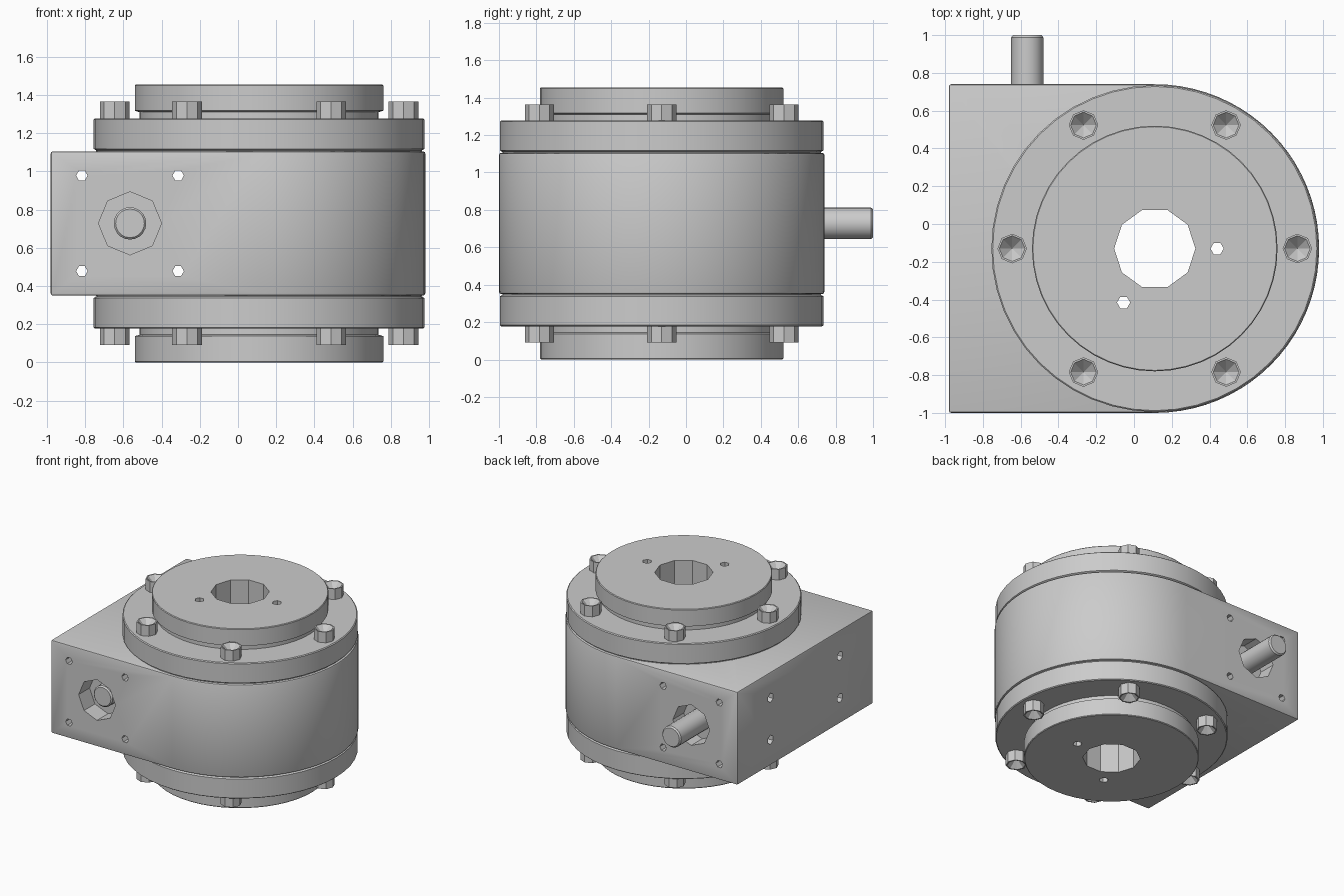
import bpy, bmesh
from math import pi, cos, sin, radians
from mathutils import Matrix, Vector

if "Cube" in bpy.data.objects:
    bpy.data.objects.remove(bpy.data.objects["Cube"])

CX, CY, MID = 0.11, -0.13, 0.7275       # main axis and mid height
SX, SZ = -0.565, 0.728                  # input shaft axis
ALONG_Y = Matrix.Rotation(-pi / 2, 4, 'X')
ALONG_X = Matrix.Rotation(pi / 2, 4, 'Y')


def lathe(bm, profile, sides, mat):
    """Revolve an (r, z) profile that starts and ends on the axis."""
    rings = []
    for r, z in profile:
        n = 1 if r == 0 else sides
        rings.append([bm.verts.new(mat @ Vector((r * cos(2 * pi * i / sides),
                                                 r * sin(2 * pi * i / sides), z)))
                      for i in range(n)])
    for a, b in zip(rings, rings[1:]):
        for i in range(sides):
            j = (i + 1) % sides
            face = []
            for v in (a[i % len(a)], a[j % len(a)], b[j % len(b)], b[i % len(b)]):
                if v not in face:
                    face.append(v)
            bm.faces.new(face)


def rod(bm, r, a, b, sides, mat):
    lathe(bm, [(0, a), (r, a), (r, b), (0, b)], sides, mat)


def finish(bm, name, smooth=True):
    bmesh.ops.recalc_face_normals(bm, faces=bm.faces[:])
    me = bpy.data.meshes.new(name)
    bm.to_mesh(me)
    bm.free()
    ob = bpy.data.objects.new(name, me)
    bpy.context.collection.objects.link(ob)
    if smooth:
        bpy.ops.object.select_all(action='DESELECT')
        ob.select_set(True)
        bpy.context.view_layer.objects.active = ob
        bpy.ops.object.shade_smooth_by_angle(angle=radians(25))
    return ob


def cut(ob, cutter):
    mod = ob.modifiers.new("holes", 'BOOLEAN')
    mod.operation = 'DIFFERENCE'
    mod.solver = 'EXACT'
    mod.object = cutter


# Cutter: every hole in one helper mesh
bm = bmesh.new()
T = Matrix.Translation
rod(bm, 0.215, -0.1, 1.6, 10, T((CX, CY, 0)))
for a in (0, 240):
    rod(bm, 0.035, -0.1, 1.6, 6,
        T((CX + 0.33 * cos(radians(a)), CY + 0.33 * sin(radians(a)), 0)))
for dx in (-0.252, 0.252):
    for dz in (-0.25, 0.25):
        rod(bm, 0.03, -1.1, 0.85, 6, T((SX + dx, 0, SZ + dz)) @ ALONG_Y)
for dy in (-0.445, 0.445):
    for dz in (-0.17, 0.17):
        rod(bm, 0.037, -1.1, -0.83, 6, T((0, CY + dy, SZ + dz)) @ ALONG_X)
for a, b in ((-1.1, -0.86), (0.60, 0.85)):
    rod(bm, 0.165, a, b, 8, T((SX, 0, SZ)) @ ALONG_Y)
holes = finish(bm, "hole_cutter", False)
holes.hide_render = True
holes.hide_set(True)

# Housing: square on the left, round on the right
bm = bmesh.new()
R, N = 0.87, 40
outline = [(-0.98, CY + R), (-0.98, CY - R)]
outline += [(CX + R * cos(-pi / 2 + pi * i / N), CY + R * sin(-pi / 2 + pi * i / N))
            for i in range(N + 1)]
base = bm.faces.new([bm.verts.new((x, y, 0.35)) for x, y in outline])
ext = bmesh.ops.extrude_face_region(bm, geom=[base])
bmesh.ops.translate(bm, vec=(0, 0, 0.755),
                    verts=[g for g in ext["geom"] if isinstance(g, bmesh.types.BMVert)])
bmesh.ops.recalc_face_normals(bm, faces=bm.faces[:])
sharp = [e for e in bm.edges if e.calc_face_angle(0) > 0.5]
bmesh.ops.bevel(bm, geom=sharp, offset=0.012, segments=2, profile=0.5, affect='EDGES')
cut(finish(bm, "housing"), holes)

# Covers and bolts, top and bottom
cover = [(0, 0.375), (0.852, 0.375), (0.852, 0.382), (0.865, 0.39), (0.865, 0.544),
         (0.858, 0.55), (0.625, 0.55), (0.625, 0.582), (0.65, 0.59),
         (0.65, 0.722), (0.645, 0.7275), (0, 0.7275)]
bolt = [(0, 0.545), (0.078, 0.545), (0.078, 0.637), (0.068, 0.637), (0, 0.57)]
for s, side in ((1, "top"), (-1, "bottom")):
    flip = Matrix.Scale(s, 4, (0, 0, 1))
    bm = bmesh.new()
    lathe(bm, cover, 48, T((CX, CY, MID)) @ flip)
    cut(finish(bm, side + "_cover"), holes)
    bm = bmesh.new()
    for k in range(6):
        a = k * pi / 3
        lathe(bm, bolt, 8, T((CX + 0.755 * cos(a), CY + 0.755 * sin(a), MID)) @ flip)
    finish(bm, side + "_bolts", False)

# Input shaft
bm = bmesh.new()
lathe(bm, [(0, -0.93), (0.075, -0.93), (0.085, -0.92), (0.085, 0.988), (0.075, 1.0), (0, 1.0)],
      20, T((SX, 0, SZ)) @ ALONG_Y)
finish(bm, "input_shaft")
